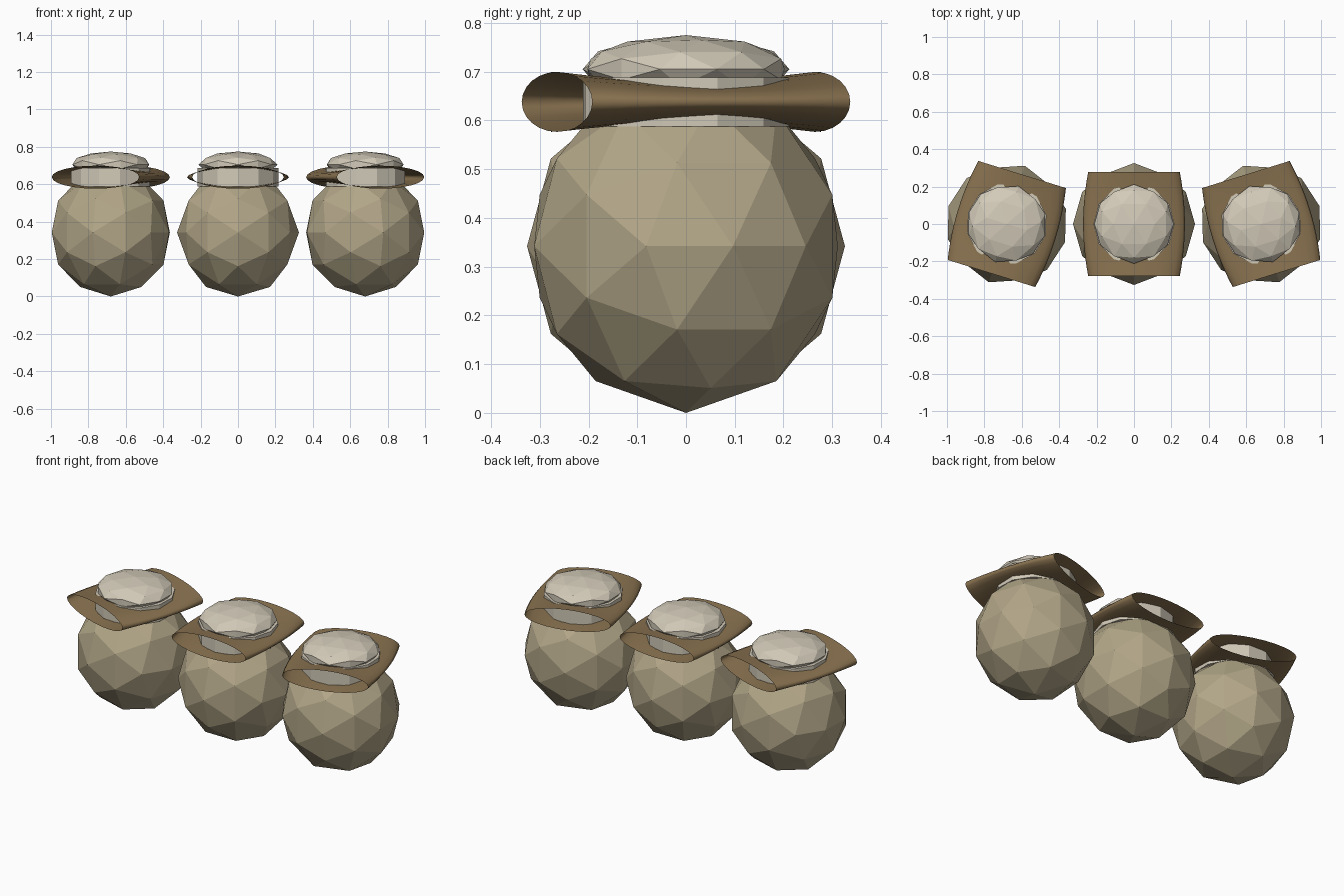
import bpy, bmesh, math
from mathutils import Vector

if "Cube" in bpy.data.objects:
    bpy.data.objects.remove(bpy.data.objects["Cube"])


def material(name, rgb):
    m = bpy.data.materials.new(name)
    m.diffuse_color = (*rgb, 1)
    m.use_nodes = True
    m.node_tree.nodes["Principled BSDF"].inputs["Base Color"].default_value = m.diffuse_color
    return m


CLAY = material("clay tan", (0.445, 0.381, 0.246))
LEATHER = material("leather brown", (0.25, 0.168, 0.08))
LINEN = material("pale linen", (0.65, 0.595, 0.485))


def finish(bm, name, mat, x, turn, smooth=False):
    bmesh.ops.recalc_face_normals(bm, faces=bm.faces)
    me = bpy.data.meshes.new(name)
    bm.to_mesh(me)
    bm.free()
    me.materials.append(mat)
    for p in me.polygons:
        p.use_smooth = smooth
    ob = bpy.data.objects.new(name, me)
    ob.location.x = x
    ob.rotation_euler.z = turn
    bpy.context.collection.objects.link(ob)
    return ob


def faceted_ball(r, rz, z):
    """80-face ball standing on an edge midpoint, as the hull of its 42 corners."""
    dirs = set()
    for base in ((0.5257, 0, 0.8507), (0.309, 0.5, 0.809), (0, 0, 1)):
        for k in range(3):
            c = base[-k:] + base[:-k] if k else base
            for s in range(8):
                dirs.add(tuple(v * (-1 if s >> i & 1 else 1) + 0.0
                               for i, v in enumerate(c)))
    bm = bmesh.new()
    for d in sorted(dirs):
        n = Vector(d).normalized()
        bm.verts.new((n.x * r, n.y * r, z + n.z * rz))
    bmesh.ops.convex_hull(bm, input=bm.verts)
    return bm


def open_sleeve(sides=24, rows=12, half=0.277):
    """Flat oval tube along y, pinched in height and widened at the middle."""
    bm = bmesh.new()
    rings = []
    for j in range(rows + 1):
        t = 2 * j / rows - 1
        w = 0.272 - 0.027 * t * t
        h = 0.044 + 0.0175 * t * t
        rings.append([bm.verts.new((w * math.cos(a), half * t, 0.638 + h * math.sin(a)))
                      for a in (2 * math.pi * i / sides for i in range(sides))])
    for a, b in zip(rings, rings[1:]):
        for i in range(sides):
            k = (i + 1) % sides
            bm.faces.new((a[i], a[k], b[k], b[i]))
    return bm


def neck_ring():
    bm = bmesh.new()
    bmesh.ops.create_cone(bm, cap_ends=True, segments=12, radius1=0.217,
                          radius2=0.217, depth=0.1)
    bmesh.ops.translate(bm, verts=bm.verts, vec=(0, 0, 0.638))
    return bm


# three covered jars in a row, the outer two turned
for side, x, turn in (("left", -0.68, -0.3), ("middle", 0, 0), ("right", 0.68, 0.3)):
    finish(faceted_ball(0.326, 0.342, 0.342), side + "_jar_body", CLAY, x, turn)
    finish(neck_ring(), side + "_jar_neck", LINEN, x, turn)
    finish(open_sleeve(), side + "_cover_sleeve", LEATHER, x, turn, True)
    finish(faceted_ball(0.212, 0.07, 0.705), side + "_jar_lid", LINEN, x, turn)
